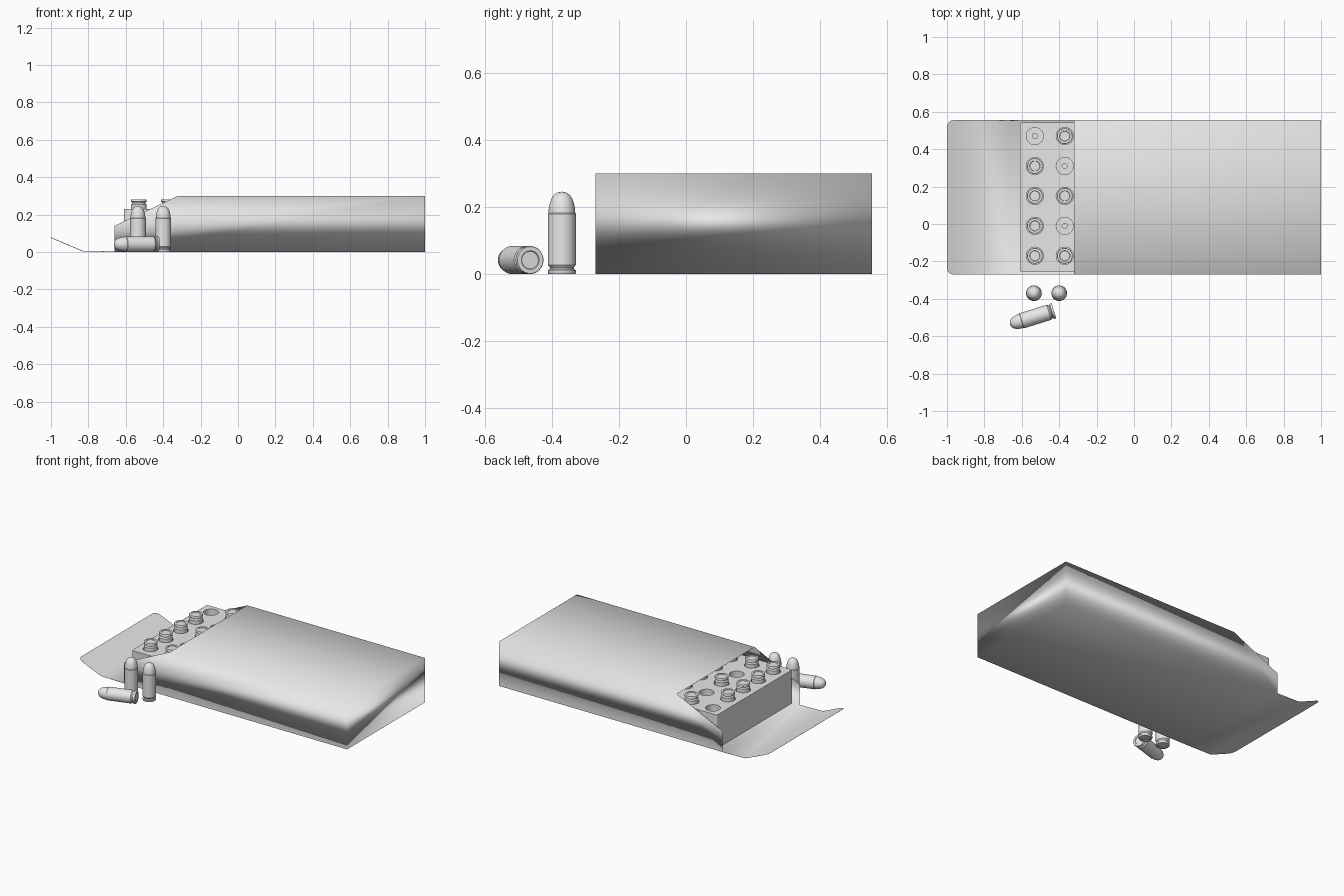
import bpy, bmesh, math
from mathutils import Vector

default = bpy.data.objects.get("Cube")
if default:
    bpy.data.objects.remove(default, do_unlink=True)

grey = bpy.data.materials.new("plain grey")
grey.use_nodes = True
grey.diffuse_color = (0.8, 0.8, 0.8, 1)
grey.node_tree.nodes["Principled BSDF"].inputs["Base Color"].default_value = (0.8, 0.8, 0.8, 1)


def make(name, mesh, location=(0, 0, 0)):
    ob = bpy.data.objects.new(name, mesh)
    ob.location = location
    bpy.context.collection.objects.link(ob)
    return ob


def finish(bm, name):
    bmesh.ops.recalc_face_normals(bm, faces=bm.faces[:])
    mesh = bpy.data.meshes.new(name)
    bm.to_mesh(mesh)
    bm.free()
    mesh.materials.append(grey)
    return mesh


def lathe(bm, profile, centre=(0, 0, 0), steps=32):
    """Turn (radius, height) points round a vertical axis."""
    c = Vector(centre)
    verts = [bm.verts.new(c + Vector((r, 0, z))) for r, z in profile]
    edges = [bm.edges.new(pair) for pair in zip(verts, verts[1:])]
    bmesh.ops.spin(bm, geom=verts + edges, cent=c, axis=(0, 0, 1),
                   angle=math.tau, steps=steps)


def smooth(ob, angle=35):
    bpy.ops.object.select_all(action='DESELECT')
    ob.select_set(True)
    bpy.context.view_layer.objects.active = ob
    bpy.ops.object.shade_smooth_by_angle(angle=math.radians(angle))


# Open carton: folded sheet with cut-away sides and a long bottom flap
FRONT, BACK = -0.27, 0.555
MOUTH, TOP_EDGE, HEIGHT = -0.66, -0.32, 0.3
bm = bmesh.new()
outline = [(1, 0), (1, HEIGHT), (TOP_EDGE, HEIGHT), (MOUTH, 0.14), (MOUTH, 0)]
sides = []
for y in (FRONT, BACK):
    ring = [bm.verts.new((x, y, z)) for x, z in outline]
    bm.faces.new(ring)
    sides.append(ring)
f, b = sides
for i, j in ((0, 1), (1, 2), (4, 0)):
    bm.faces.new((f[i], f[j], b[j], b[i]))
fold = [bm.verts.new((-0.83, y, 0.003)) for y in (FRONT, BACK)]
bm.faces.new((f[4], b[4], fold[1], fold[0]))

# Flap end with rounded corners, tilted up
R = 0.035
tip = []
for cy, start in ((BACK - R, 90), (FRONT + R, 180)):
    for k in range(6):
        a = math.radians(start + 18 * k)
        x = -1 + R + R * math.cos(a)
        z = 0.003 + (-0.83 - x) / 0.17 * 0.072
        tip.append(bm.verts.new((x, cy + R * math.sin(a), z)))
bm.faces.new([fold[0], fold[1]] + tip)
carton = make("carton", finish(bm, "carton"))
for p in carton.data.polygons:
    p.use_smooth = True
thick = carton.modifiers.new("card thickness", 'SOLIDIFY')
thick.thickness, thick.offset = 0.003, -1
soft = carton.modifiers.new("soft folds", 'WEIGHTED_NORMAL')
soft.mode = 'FACE_AREA'

# Tray block filling the carton
bm = bmesh.new()
bmesh.ops.create_cube(bm, size=1)
low, high = Vector((-0.61, -0.257, 0.006)), Vector((0.99, 0.543, 0.23))
for v in bm.verts:
    v.co = [low[i] + (v.co[i] + 0.5) * (high[i] - low[i]) for i in range(3)]
upright = [e for e in bm.edges if abs(e.verts[0].co.z - e.verts[1].co.z) > 0.1]
bmesh.ops.bevel(bm, geom=upright, offset=0.012, segments=3, affect='EDGES', profile=0.5)
tray = make("tray", finish(bm, "tray"))

# Stepped holes in the tray, five to a row
PITCH = 0.16
spots = [(col, row, -0.53 + PITCH * col, 0.47 - PITCH * row)
         for col in range(10) for row in range(5)]
bm = bmesh.new()
for col, row, x, y in spots:
    lathe(bm, [(0, 0.02), (0.014, 0.02), (0.014, 0.035), (0.046, 0.035),
               (0.046, 0.26), (0, 0.26)], (x, y, 0), 24)
bmesh.ops.remove_doubles(bm, verts=bm.verts[:], dist=0.0005)
cutter = make("hole_cutter", finish(bm, "hole_cutter"))
cutter.hide_render = True
cut = tray.modifiers.new("holes", 'BOOLEAN')
cut.operation, cut.solver, cut.object = 'DIFFERENCE', 'EXACT', cutter
bpy.context.view_layer.objects.active = tray
bpy.ops.object.modifier_apply(modifier=cut.name)
bpy.data.objects.remove(cutter, do_unlink=True)
smooth(tray)

# Cartridge: recessed primer, rim, groove, straight case, rounded nose
bm = bmesh.new()
lathe(bm, [(0, 0.003), (0.026, 0.003), (0.028, 0), (0.040, 0), (0.042, 0.003),
           (0.042, 0.012), (0.036, 0.015), (0.036, 0.02), (0.042, 0.028),
           (0.042, 0.18), (0.040, 0.182), (0.039, 0.195), (0.036, 0.21),
           (0.031, 0.225), (0.024, 0.236), (0.014, 0.243), (0, 0.246)])
bmesh.ops.remove_doubles(bm, verts=bm.verts[:], dist=0.0005)
cartridge = finish(bm, "cartridge")

# Loose cartridges beside the carton: two standing, one lying
standing = make("standing_cartridge_1", cartridge, (-0.535, -0.37, 0))
smooth(standing)
make("standing_cartridge_2", cartridge, (-0.40, -0.37, 0))
lying = make("lying_cartridge", cartridge, (-0.428, -0.464, 0.042))
lying.rotation_euler = Vector((-0.235, -0.073, 0)).to_track_quat('Z', 'Y').to_euler()

# Cartridges stored nose down, leaving three holes empty
EMPTY = {(0, 0), (1, 1), (1, 3)}
for col, row, x, y in spots:
    if (col, row) not in EMPTY:
        ob = make(f"stored_cartridge_{col}_{row}", cartridge, (x, y, 0.281))
        ob.rotation_euler.x = math.pi
